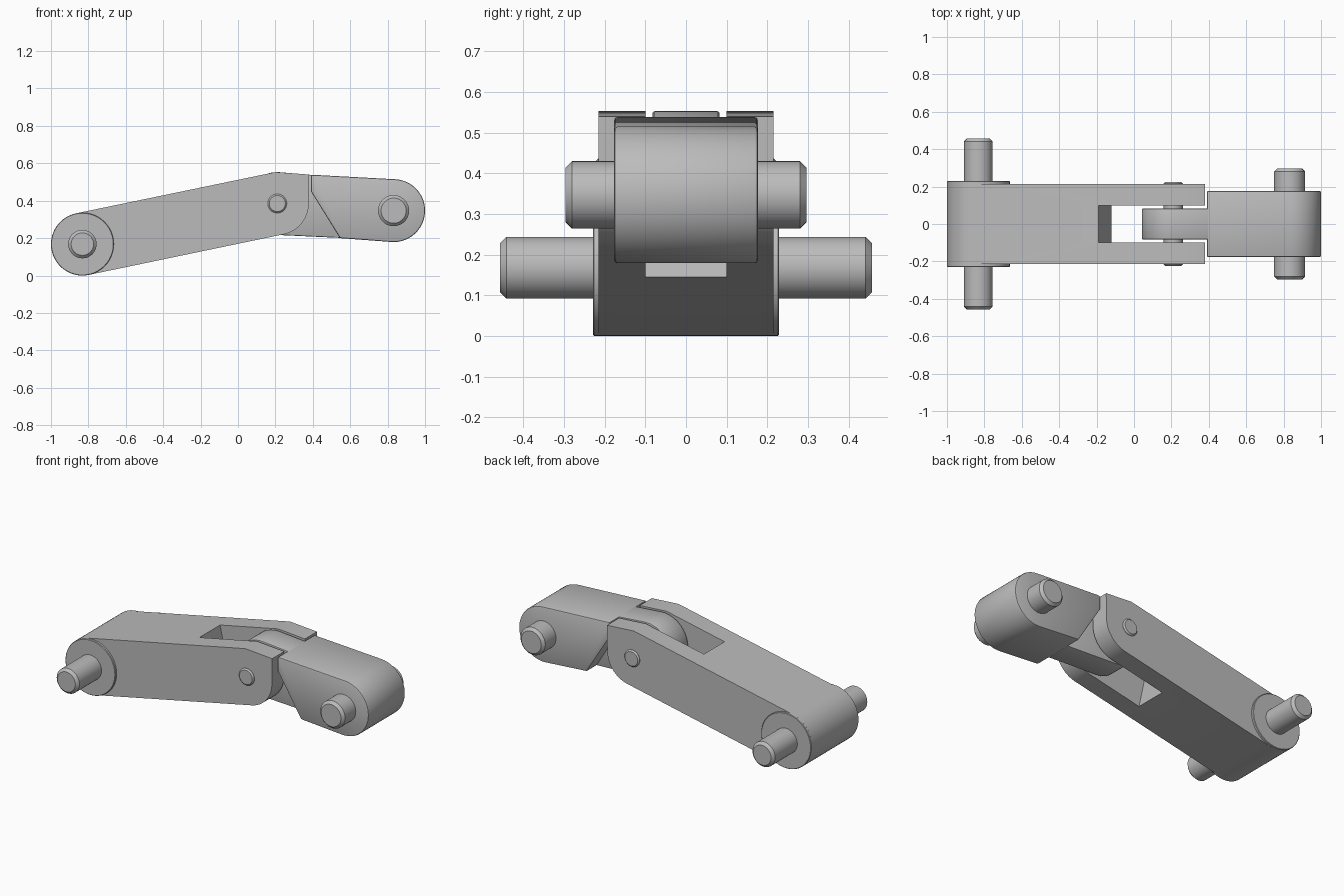
import bpy
import bmesh
from math import cos, sin, radians, pi

if "Cube" in bpy.data.objects:
    bpy.data.objects.remove(bpy.data.objects["Cube"])

grey = bpy.data.materials.new("metal grey")
grey.use_nodes = True
colour = (0.5, 0.5, 0.5, 1)
grey.diffuse_color = colour
grey.node_tree.nodes["Principled BSDF"].inputs["Base Color"].default_value = colour

REAR, JOINT, FRONT = (-0.832, 0.168), (0.21, 0.385), (0.832, 0.347)
R = 0.168


def arc(centre, radius, start, end, steps=32):
    angles = [radians(start + (end - start) * i / steps) for i in range(steps + 1)]
    return [(centre[0] + radius * cos(a), centre[1] + radius * sin(a)) for a in angles]


def add_object(name, bm):
    bmesh.ops.recalc_face_normals(bm, faces=bm.faces)
    mesh = bpy.data.meshes.new(name)
    bm.to_mesh(mesh)
    bm.free()
    mesh.materials.append(grey)
    obj = bpy.data.objects.new(name, mesh)
    bpy.context.collection.objects.link(obj)
    return obj


def activate(obj):
    bpy.ops.object.select_all(action="DESELECT")
    obj.select_set(True)
    bpy.context.view_layer.objects.active = obj


def finish(obj, bevel=0):
    activate(obj)
    if bevel:
        mod = obj.modifiers.new("Bevel", "BEVEL")
        mod.width, mod.segments = bevel, 2
        mod.limit_method, mod.angle_limit = "ANGLE", radians(40)
        bpy.ops.object.modifier_apply(modifier=mod.name)
    bpy.ops.object.shade_smooth_by_angle(angle=radians(33))


def prism(name, outline, half_width):
    # Side outline in x and z, extruded evenly across y
    bm = bmesh.new()
    face = bm.faces.new([bm.verts.new((x, -half_width, z)) for x, z in outline])
    new = bmesh.ops.extrude_face_region(bm, geom=[face])["geom"]
    verts = [v for v in new if isinstance(v, bmesh.types.BMVert)]
    bmesh.ops.translate(bm, verts=verts, vec=(0, 2 * half_width, 0))
    return add_object(name, bm)


def pin(name, centre, radius, half_length, chamfer):
    # Crosswise round bar with chamfered ends
    bm = bmesh.new()
    sections = [(-half_length, radius - chamfer), (chamfer - half_length, radius),
                (half_length - chamfer, radius), (half_length, radius - chamfer)]
    steps = 48
    rings = [[bm.verts.new((x, y, z)) for x, z in arc(centre, r, 0, 360, steps)[:-1]]
             for y, r in sections]
    for a, b in zip(rings, rings[1:]):
        for i in range(steps):
            j = (i + 1) % steps
            bm.faces.new((a[i], a[j], b[j], b[i]))
    bm.faces.new(rings[0])
    bm.faces.new(rings[-1])
    finish(add_object(name, bm))


# Long forked arm with its slot cut through
fork = prism("forked_arm", arc(REAR, R, 101.5, 281.5) + arc(JOINT, R, -78.5, 0)
             + [(0.38, 0.54), (0.2, 0.553)], 0.215)
cutter = prism("slot_cutter", [(-0.217, 0.6), (-0.088, 0), (0.6, 0), (0.6, 0.6)], 0.099)
cutter.hide_render = True
activate(fork)
cut = fork.modifiers.new("Slot", "BOOLEAN")
cut.operation, cut.solver, cut.object = "DIFFERENCE", "EXACT", cutter
bpy.ops.object.modifier_apply(modifier=cut.name)
bpy.data.objects.remove(cutter)
finish(fork)

# Short arm and the tongue that sits inside the fork
body = prism("short_arm", arc(FRONT, R, -94, 87)
             + [(0.39, 0.539), (0.39, 0.45), (0.545, 0.2)], 0.177)
finish(body, 0.008)
tongue = prism("tongue", arc(JOINT, R, 87, 266)
               + [(0.6, 0.199), (0.6, 0.45), (0.45, 0.533)], 0.083)
finish(tongue, 0.006)

# Raised rear bosses and the three cross pins
pin("rear_boss", REAR, R, 0.229, 0.003)
pin("rear_pin", REAR, 0.076, 0.458, 0.016)
pin("joint_pin", JOINT, 0.051, 0.225, 0.008)
pin("front_pin", FRONT, 0.083, 0.296, 0.016)
